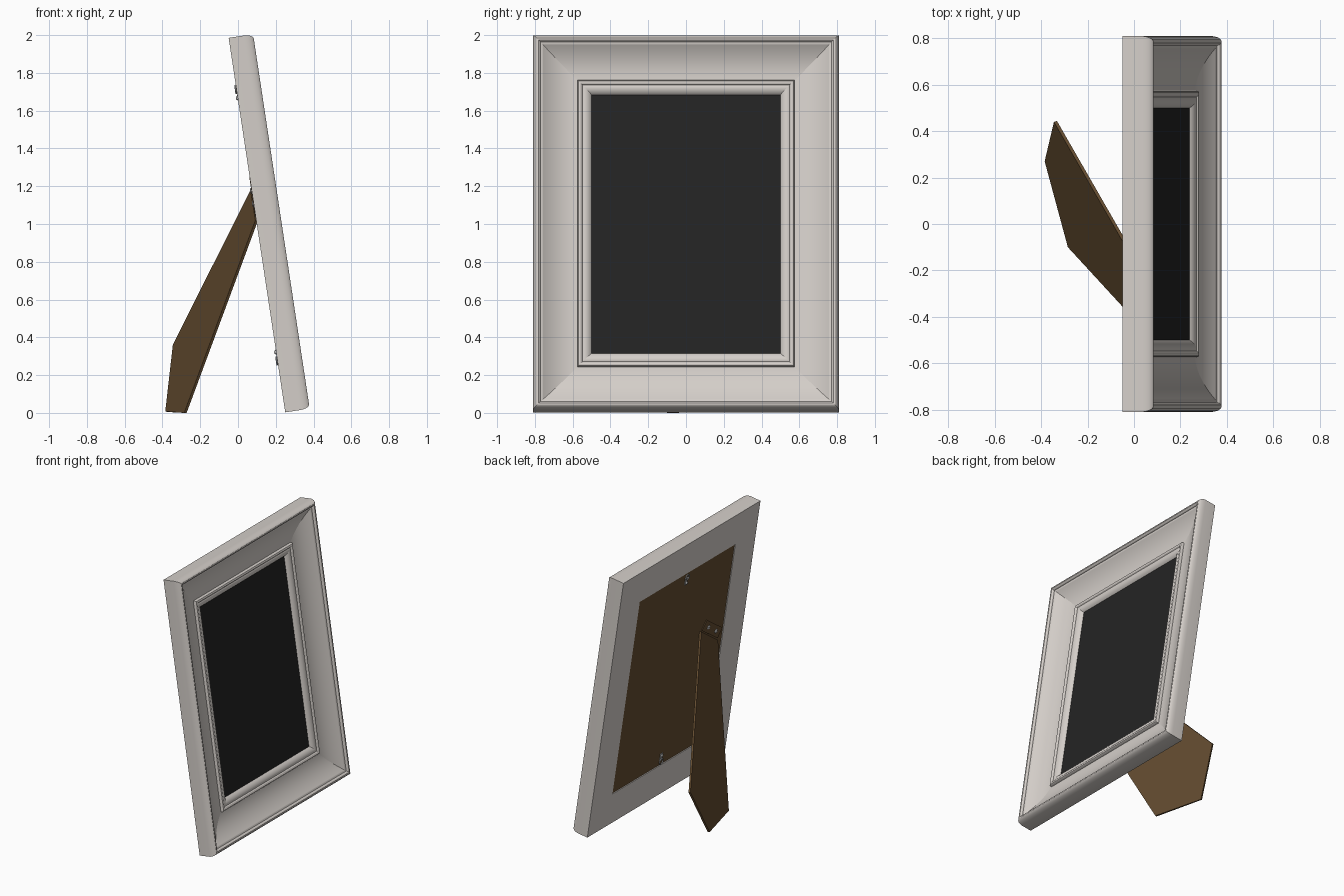
import bpy, bmesh, math
from mathutils import Matrix, Vector

if "Cube" in bpy.data.objects:
    bpy.data.objects.remove(bpy.data.objects["Cube"])

def material(name, rgb):
    m = bpy.data.materials.new(name)
    m.diffuse_color = (*rgb, 1)
    m.use_nodes = True
    m.node_tree.nodes["Principled BSDF"].inputs["Base Color"].default_value = m.diffuse_color
    return m

CREAM = material("painted wood", (0.66, 0.62, 0.585))
BLACK = material("dark picture", (0.017, 0.017, 0.017))
BROWN = material("brown board", (0.13, 0.074, 0.03))
METAL = material("grey metal", (0.45, 0.45, 0.45))

# Leaning frame space: x across (world y), y up the frame, z from back to front
T = math.atan(0.1511)
S, C = math.sin(T), math.cos(T)
LEAN = Matrix(((0, -S, C, 0.25), (1, 0, 0, 0), (0, C, S, 0.003), (0, 0, 0, 1)))
W, H = 0.81, 2.005          # half width, full height

def finish(bm, name, mat, matrix=LEAN, angle=32):
    bmesh.ops.recalc_face_normals(bm, faces=bm.faces)
    me = bpy.data.meshes.new(name)
    bm.to_mesh(me)
    bm.free()
    me.transform(matrix)
    me.materials.append(mat)
    me.shade_smooth()
    me.set_sharp_from_angle(angle=math.radians(angle))
    ob = bpy.data.objects.new(name, me)
    bpy.context.collection.objects.link(ob)
    return ob

def add_box(bm, lo, hi, turn=None):
    lo, hi = Vector(lo), Vector(hi)
    m = Matrix.Translation((lo + hi) / 2) @ (turn or Matrix()) @ Matrix.Diagonal((*(hi - lo), 1))
    bmesh.ops.create_cube(bm, size=1, matrix=m)

def add_dome(bm, x, y, z, r, flat=0.45):
    bmesh.ops.create_uvsphere(bm, u_segments=16, v_segments=8, radius=r,
        matrix=Matrix.Translation((x, y, z)) @ Matrix.Diagonal((1, 1, flat, 1)))

def add_ring(bm, x, y, z, major, minor, n=20, k=8):
    rows = []
    for i in range(n):
        a = 2 * math.pi * i / n
        row = []
        for j in range(k):
            b = 2 * math.pi * j / k
            r = major + minor * math.cos(b)
            row.append(bm.verts.new((x + r * math.cos(a), y + r * math.sin(a), z + minor * math.sin(b))))
        rows.append(row)
    for i in range(n):
        for j in range(k):
            p, q = rows[i], rows[(i + 1) % n]
            bm.faces.new((p[j], q[j], q[(j + 1) % k], p[(j + 1) % k]))

# Moulding profile: (distance in from outer edge, height above back)
profile = [(0, 0), (0, 0.085), (0.002, 0.1), (0.006, 0.114), (0.013, 0.126), (0.021, 0.131),
           (0.03, 0.131), (0.037, 0.126), (0.04, 0.119), (0.04, 0.114), (0.05, 0.112)]
# concave cove
for i in range(11):
    t = i / 10
    profile.append((0.054 + 0.181 * t, 0.047 + 0.062 * (1 - t) ** 2.1))
# inner bead, step, sloping lip and rear rebate
profile += [(0.236, 0.06), (0.241, 0.067), (0.249, 0.069), (0.257, 0.066), (0.262, 0.059),
            (0.268, 0.061), (0.28, 0.06), (0.294, 0.053), (0.304, 0.045), (0.311, 0.034),
            (0.311, 0.026), (0.245, 0.026), (0.245, 0)]

# Mitred frame moulding
bm = bmesh.new()
corners = []
for sx, top in ((-1, 0), (1, 0), (1, 1), (-1, 1)):
    corners.append([bm.verts.new((sx * (W - d), H - d if top else d, h)) for d, h in profile])
n = len(profile)
for i in range(4):
    a, b = corners[i], corners[(i + 1) % 4]
    for j in range(n):
        k = (j + 1) % n
        bm.faces.new((a[j], b[j], b[k], a[k]))
bmesh.ops.recalc_face_normals(bm, faces=bm.faces)
mitre = [bm.edges.get((c[j], c[(j + 1) % n])) for c in corners for j in range(n)]
me_edges = [e for e in mitre if e]
for e in me_edges:
    e.smooth = False
frame_bm = bm
me = bpy.data.meshes.new("frame_moulding")
bmesh.ops.split_edges(frame_bm, edges=me_edges)
frame_bm.to_mesh(me)
frame_bm.free()
me.transform(LEAN)
me.materials.append(CREAM)
me.shade_smooth()
me.set_sharp_from_angle(angle=math.radians(32))
bpy.context.collection.objects.link(bpy.data.objects.new("frame_moulding", me))

# Picture panel and backing board
bm = bmesh.new()
add_box(bm, (-0.53, 0.28, 0.02), (0.53, H - 0.28, 0.035))
finish(bm, "picture_panel", BLACK)
bm = bmesh.new()
add_box(bm, (-0.562, 0.248, 0.004), (0.562, H - 0.248, 0.02))
finish(bm, "backing_board", BROWN)

# Hangers at the top and bottom of the board
for name, y, s in (("top_hanger", 1.695, 1), ("bottom_hanger", H - 1.695, -1)):
    bm = bmesh.new()
    add_box(bm, (-0.014, y - 0.028, -0.001), (0.014, y + 0.028, 0.005))
    add_dome(bm, 0, y - s * 0.012, -0.002, 0.012, 0.7)
    add_ring(bm, 0, y + s * 0.034, -0.004, 0.02, 0.0045)
    finish(bm, name, METAL)

# Easel leg: a five sided plate reaching back from a slanted hinge
outline = [(0.066, -0.275, 1.18), (0.092, -0.51, 1.02), (-0.285, -0.10, 0.0),
           (-0.385, 0.27, 0.008), (-0.345, 0.44, 0.36)]
pts = [Vector(p) for p in outline]
normal = (pts[0] - pts[1]).cross(pts[2] - pts[1]).normalized()
bm = bmesh.new()
outer = [bm.verts.new(p) for p in pts]
inner = [bm.verts.new(p - normal * 0.014) for p in pts]
bm.faces.new(outer)
bm.faces.new(inner[::-1])
for i in range(5):
    j = (i + 1) % 5
    bm.faces.new((outer[i], inner[i], inner[j], outer[j]))
leg = finish(bm, "easel_leg", BROWN, Matrix())
low = min(v.co.z for v in leg.data.vertices)
for v in leg.data.vertices:
    if v.co.z < 0.05:
        v.co.z = max(v.co.z, 0) if low > -0.01 else v.co.z - low

# Hinge strip with two screws above the leg
a = math.atan2(0.16, 0.235)
hx, hy = -0.42, 1.15
turn = Matrix.Rotation(a, 4, 'Z')
bm = bmesh.new()
add_box(bm, (hx - 0.13, hy - 0.04, -0.002), (hx + 0.13, hy + 0.04, 0.005), turn)
finish(bm, "hinge_strip", BROWN)
bm = bmesh.new()
for s in (-1, 1):
    add_dome(bm, hx + s * 0.062 * math.cos(a), hy + s * 0.062 * math.sin(a), -0.002, 0.017)
finish(bm, "hinge_screws", METAL)
